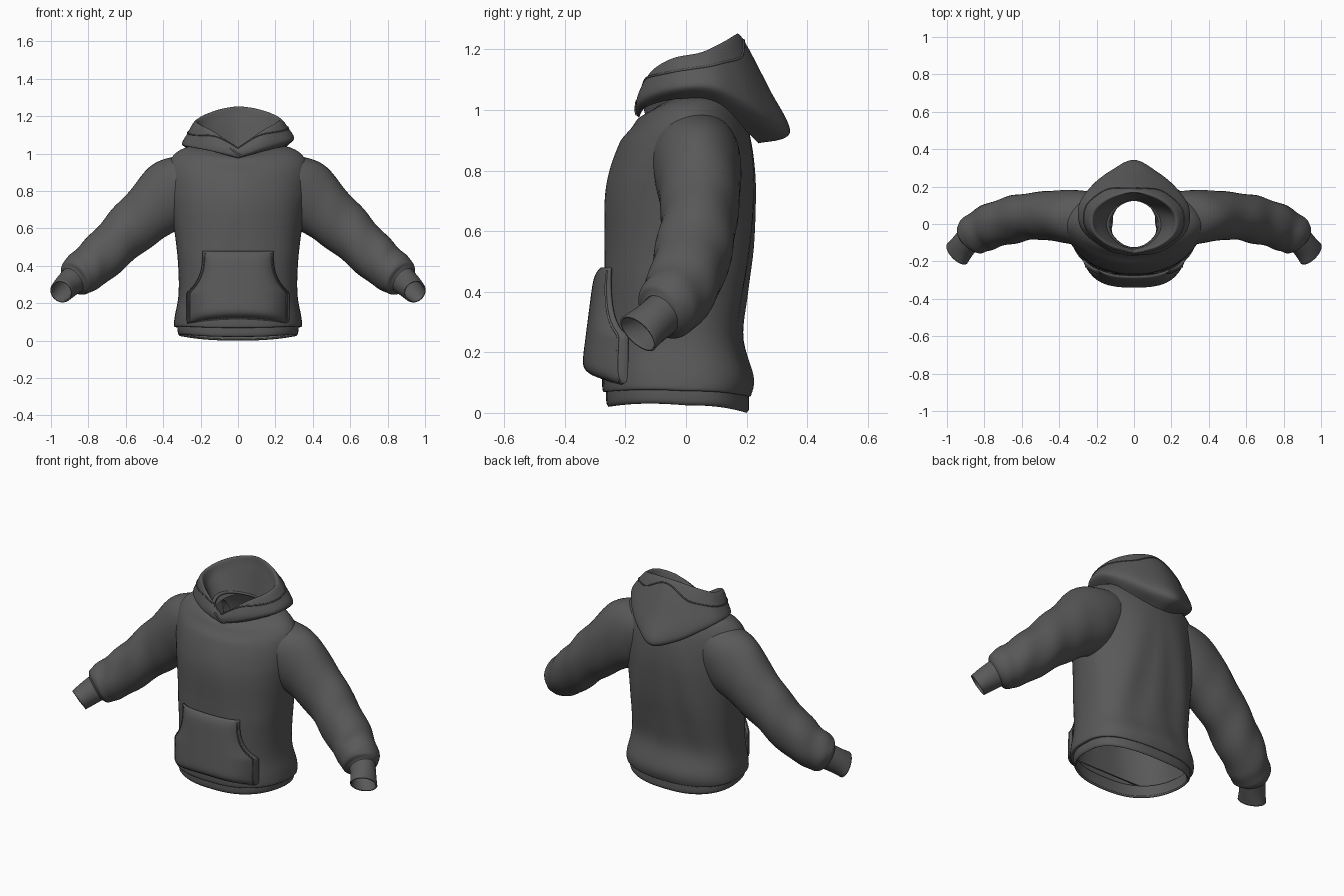
import bpy, bmesh
from math import sin, cos, pi, tau
from mathutils import Vector

default = bpy.data.objects.get("Cube")
if default:
    bpy.data.objects.remove(default)

# Single fabric colour
fabric = bpy.data.materials.new("dark_grey_fabric")
fabric.use_nodes = True
grey = (0.1, 0.1, 0.1, 1)
fabric.diffuse_color = grey
bsdf = fabric.node_tree.nodes["Principled BSDF"]
bsdf.inputs["Base Color"].default_value = grey
bsdf.inputs["Roughness"].default_value = 0.9


def blend(rows, t):
    """Catmull-Rom interpolation through rows, with t from zero to one."""
    last = len(rows) - 1
    s = min(t, 0.99999) * last
    i = int(s)
    f = s - i
    a, b, c, d = (rows[max(0, min(last, i + k))] for k in (-1, 0, 1, 2))
    return [q + f / 2 * (r - p + f * (2*p - 5*q + 4*r - e + f * (3*(q - r) + e - p)))
            for p, q, r, e in zip(a, b, c, d)]


def loft(name, rings, closed=True, thickness=0.0):
    """Skin a list of point rings into one smooth surface."""
    bm = bmesh.new()
    grid = [[bm.verts.new(p) for p in ring] for ring in rings]
    for low, high in zip(grid, grid[1:]):
        n = len(low)
        for i in range(n if closed else n - 1):
            j = (i + 1) % n
            bm.faces.new((low[i], low[j], high[j], high[i]))
    bmesh.ops.recalc_face_normals(bm, faces=bm.faces)
    mesh = bpy.data.meshes.new(name)
    bm.to_mesh(mesh)
    bm.free()
    mesh.materials.append(fabric)
    mesh.shade_smooth()
    obj = bpy.data.objects.new(name, mesh)
    bpy.context.collection.objects.link(obj)
    if thickness:
        solid = obj.modifiers.new("cloth", "SOLIDIFY")
        solid.thickness = thickness
        solid.offset = -1


def seam(name, points, radius=0.004, cyclic=False):
    """Thin raised stitch line."""
    curve = bpy.data.curves.new(name, "CURVE")
    curve.dimensions = "3D"
    curve.bevel_depth = radius
    curve.bevel_resolution = 1
    line = curve.splines.new("POLY")
    line.points.add(len(points) - 1)
    line.use_cyclic_u = cyclic
    for slot, p in zip(line.points, points):
        slot.co = (*p, 1)
    curve.materials.append(fabric)
    obj = bpy.data.objects.new(name, curve)
    bpy.context.collection.objects.link(obj)


def power(v, e):
    return abs(v) ** e * (1 if v >= 0 else -1)


def body_ring(z, half, front, back, count=72):
    """Section that is boxy at the belly and oval at the chest, with a curved hem."""
    bulge = 0.8 + 0.25 * min(1, max(0, (z - 0.45) / 0.35))
    ring = []
    for k in range(count):
        a = tau * k / count
        x = half * power(cos(a), bulge)
        s = power(sin(a), bulge)
        y = s * (back if s > 0 else -front)
        tilt = max(0, z - 0.9) * (y * 1.8 + 0.3 * cos(a) ** 2)
        hem = max(0, 0.2 - z) / 0.2 * (0.025 * cos(a) ** 2 + 0.02 * max(0, -s))
        ring.append((x, y, z + tilt + hem))
    return ring


# Torso: height, half width, front depth, back depth
torso = [(0.055, .325, -.262, .205), (0.06, .342, -.275, .215), (0.12, .338, -.277, .222),
         (0.25, .318, -.272, .185), (0.4, .32, -.27, .2), (0.55, .335, -.268, .222),
         (0.7, .36, -.268, .232), (0.8, .378, -.252, .23), (0.9, .378, -.215, .215),
         (0.96, .355, -.18, .19), (1.0, .28, -.158, .165), (1.015, .13, -.13, .125)]
steps = 60
rings = []
for i in range(steps + 1):
    section = blend(torso, i / steps)
    ring = []
    for x, y, z in body_ring(*section):
        # soft hanging folds, strongest down the back
        fold = sin(pi * min(1, max(0, z / 0.95)))
        depth = 0.006 if y > 0 else 0.002
        ring.append((x, y + depth * fold * sin(abs(x) * 28 + z * 5), z))
    rings.append(ring)
loft("torso", rings, thickness=0.012)

# Ribbed band tucked under the torso hem
band = [(0.0, .312, -.255, .2), (0.012, .32, -.262, .208), (0.04, .323, -.264, .208),
        (0.085, .322, -.262, .205)]
loft("waistband", [body_ring(*blend(band, i / 10)) for i in range(11)], thickness=0.012)


# Front pocket, wrapped over the belly
def pocket_half(z):
    s = max(0, (z - 0.27) / 0.21)
    return 0.19 + 0.085 * (1 - s) ** 3


def pocket_point(u, v):
    z = 0.115 + 0.365 * v
    x = u * pocket_half(z)
    base = -0.272 * (1 - abs(x / 0.332) ** 2.5) ** 0.4
    puff = (0.02 + 0.047 * (1 - v)) * (1 - u ** 6) * (1 - abs(2 * v - 1) ** 10)
    return (x, base - 0.01 - puff, z - 0.025 * u * u * (1 - v))


n = 32
loft("front_pocket", [[pocket_point(2 * i / n - 1, j / n) for i in range(n + 1)]
                      for j in range(n + 1)], closed=False, thickness=0.01)
inset = 0.94
outline = [(-inset, k / n) for k in range(1, n)] + [(inset, 1 - k / n) for k in range(1, n)]
seam("pocket_stitching", [pocket_point(u, v) for u, v in outline], cyclic=True)


# Sleeves and cuffs: centre, radius across, radius up and down
def tube(rows, side, count, ripple=0.0):
    rings = []
    for i in range(count + 1):
        t = i / count
        x, y, z, across, upright = blend(rows, t)
        ahead = Vector(blend(rows, min(1, t + 0.02))[:3])
        behind = Vector(blend(rows, max(0, t - 0.02))[:3])
        along = (ahead - behind).normalized()
        u = Vector((0, 1, 0))
        u = (u - u.dot(along) * along).normalized()
        v = along.cross(u)
        ring = []
        for k in range(40):
            a = tau * k / 40
            crease = sin(38 * t + 3 * sin(a)) + 0.6 * sin(23 * t + 2 * cos(2 * a))
            wave = 1 + ripple * t * sin(pi * t) * crease
            p = Vector((x, y, z)) + wave * (u * across * cos(a) + v * upright * sin(a))
            ring.append((p.x * side, p.y, p.z))
        rings.append(ring)
    return rings


sleeve = [(.17, .02, .925, .12, .095), (.26, .03, .855, .145, .158), (.35, .04, .785, .142, .19),
          (.455, .045, .7, .132, .163), (.56, .04, .61, .126, .143), (.66, .02, .515, .124, .133),
          (.76, -.01, .42, .122, .122), (.83, -.045, .365, .112, .115),
          (.868, -.07, .335, .1, .105), (.885, -.085, .322, .07, .075)]
cuff = [(.865, -.06, .34, .07, .075), (.895, -.095, .312, .07, .072),
        (.92, -.125, .288, .072, .068), (.945, -.158, .262, .08, .062)]
for side, label in ((1, "left"), (-1, "right")):
    loft(label + "_sleeve", tube(sleeve, side, 64, 0.045))
    loft(label + "_cuff", tube(cuff, side, 12), thickness=0.008)

# Hood: each half ring runs from front centre round one side to back centre
base = [(0, -.155, .975), (.13, -.13, 1.01), (.23, -.04, 1.035), (.24, .06, 1.03),
        (.19, .15, .98), (.1, .2, .93), (0, .24, .89)]
drape = [(0, -.165, .985), (.14, -.145, 1.025), (.275, -.04, 1.055), (.295, .09, 1.06),
         (.225, .2, 1.02), (.12, .285, .96), (0, .343, .925)]
crown = [(0, -.166, 1.01), (.135, -.142, 1.065), (.255, -.04, 1.105), (.265, .08, 1.125),
         (.19, .165, 1.14), (.1, .23, 1.115), (0, .275, 1.07)]
rim = [(0, -.155, 1.03), (.13, -.115, 1.12), (.215, -.045, 1.165), (.222, .05, 1.185),
       (.17, .115, 1.215), (.09, .16, 1.238), (0, .18, 1.245)]
lining = [(0, -.142, 1.01), (.11, -.1, 1.065), (.185, -.03, 1.11), (.192, .045, 1.13),
          (.15, .1, 1.155), (.08, .14, 1.185), (0, .16, 1.2)]
collar = [(0, -.135, .985), (.07, -.11, .99), (.115, -.05, 1.0), (.115, .03, 1.02),
          (.085, .09, 1.03), (.04, .12, 1.04), (0, .13, 1.04)]


def whole(half, lean=0.0):
    """Mirror a half ring, lean it sideways and resample it smoothly."""
    full = half + [(-x, y, z) for x, y, z in half[-2::-1]]
    full = [(x, y - lean * x / 2, z + lean * x) for x, y, z in full]
    return [blend(full, i / 96) for i in range(96)]


cage = [whole(base), whole(drape, 0.05), whole(crown, 0.05), whole(rim, 0.02),
        whole(lining, 0.02), whole(collar)]
columns = list(zip(*cage))
loft("hood", [[blend(column, j / 40) for column in columns] for j in range(41)])

# Hood hem stitching, deep at the sides and close to the rim at the peak
hem = [blend(column, 0.42 + 0.15 * cos(tau * k / 96) ** 4) for k, column in enumerate(columns)]
seam("hood_hem_stitching", hem, 0.004, True)
seam("neckline_overlap", [(.025, -.163, .985), (-.005, -.166, 1.0), (-.04, -.162, 1.03)], 0.005)
